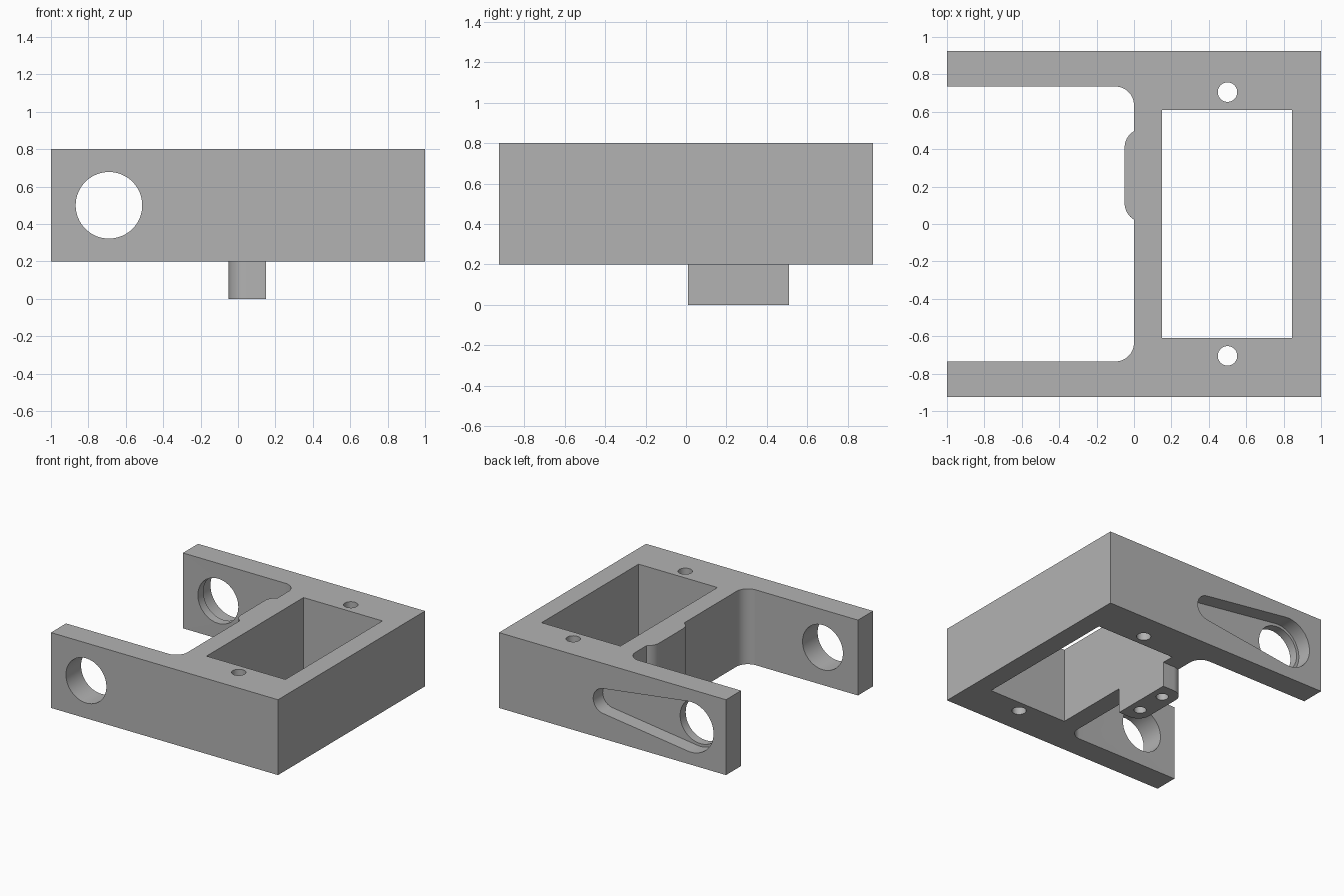
import bpy, bmesh
from math import pi, cos, sin, acos

cube = bpy.data.objects.get("Cube")
if cube:
    bpy.data.objects.remove(cube, do_unlink=True)


def arc(u, v, r, start, end, n=16):
    steps = [start + (end - start) * i / n for i in range(n + 1)]
    return [(u + r * cos(a), v + r * sin(a)) for a in steps]


def circle(u, v, r):
    return arc(u, v, r, 0, 2 * pi, 64)[:-1]


def rect(u0, u1, v0, v1):
    return [(u0, v0), (u1, v0), (u1, v1), (u0, v1)]


def prism(name, points, lo, hi, axis="z"):
    """Extrude a flat profile along z, or an x-z profile along y."""
    bm = bmesh.new()
    place = (lambda u, v, w: (u, v, w)) if axis == "z" else (lambda u, v, w: (u, w, v))
    low, high = ([bm.verts.new(place(u, v, w)) for u, v in points] for w in (lo, hi))
    bm.faces.new(low)
    bm.faces.new(high)
    for i in range(len(points)):
        j = (i + 1) % len(points)
        bm.faces.new((low[i], low[j], high[j], high[i]))
    bmesh.ops.recalc_face_normals(bm, faces=bm.faces)
    mesh = bpy.data.meshes.new(name)
    bm.to_mesh(mesh)
    bm.free()
    obj = bpy.data.objects.new(name, mesh)
    bpy.context.collection.objects.link(obj)
    return obj


def combine(target, tool, operation="DIFFERENCE"):
    tool.hide_render = True
    mod = target.modifiers.new(tool.name, "BOOLEAN")
    mod.operation, mod.object, mod.solver = operation, tool, "EXACT"
    bpy.context.view_layer.objects.active = target
    bpy.ops.object.modifier_apply(modifier=mod.name)
    bpy.data.objects.remove(tool, do_unlink=True)


# Main block with the open bay between the two arms
half_y, bottom, top = 0.925, 0.2, 0.8
bracket = prism("bracket_body", rect(-1, 1, -half_y, half_y), bottom, top)
bay, fillet = 0.735, 0.1
bay_profile = ([(-1.2, -bay)] + arc(-fillet, -bay + fillet, fillet, -pi / 2, 0)
               + arc(-fillet, bay - fillet, fillet, 0, pi / 2) + [(-1.2, bay)])
combine(bracket, prism("bay_cutter", bay_profile, 0, 1))

# Rounded pillar on the crossbar, continuing down as a foot
pillar_profile = ([(0.15, 0.01), (0.15, 0.51)] + arc(0.05, 0.41, 0.1, pi / 2, pi)
                  + arc(0.05, 0.11, 0.1, pi, 1.5 * pi))
combine(bracket, prism("pillar", pillar_profile, 0, top), "UNION")

# Rectangular window
combine(bracket, prism("window_cutter", rect(0.15, 0.845, -0.61, 0.61), -0.2, 1))

# Vertical screw holes, and blind holes in the foot
for y in (-0.705, 0.705):
    combine(bracket, prism("screw_cutter", circle(0.5, y, 0.052), 0, 1))
for y in (0.135, 0.385):
    combine(bracket, prism("foot_hole_cutter", circle(0.055, y, 0.045), -0.1, 0.3))

# Round bore through both arms
bore_x, bore_z = -0.69, 0.5
combine(bracket, prism("bore_cutter", circle(bore_x, bore_z, 0.178), -1.1, 1.1, "y"))

# Tapered recess on the outside of the back arm
big, small, length = 0.2, 0.1, 0.76
t = acos((big - small) / length)
slot_profile = (arc(bore_x, bore_z, big, t, 2 * pi - t, 40)
                + arc(bore_x + length, bore_z, small, -t, t, 24))
combine(bracket, prism("recess_cutter", slot_profile, half_y - 0.12, 1.1, "y"))

# Plain grey finish
grey = bpy.data.materials.new("plain_grey")
grey.use_nodes = True
colour = (0.45, 0.45, 0.45, 1)
grey.diffuse_color = colour
grey.node_tree.nodes["Principled BSDF"].inputs["Base Color"].default_value = colour
bracket.data.materials.clear()
bracket.data.materials.append(grey)
for face in bracket.data.polygons:
    face.material_index = 0

bpy.ops.object.select_all(action="DESELECT")
bracket.select_set(True)
bpy.context.view_layer.objects.active = bracket
bpy.ops.object.shade_smooth_by_angle(angle=pi / 6)
